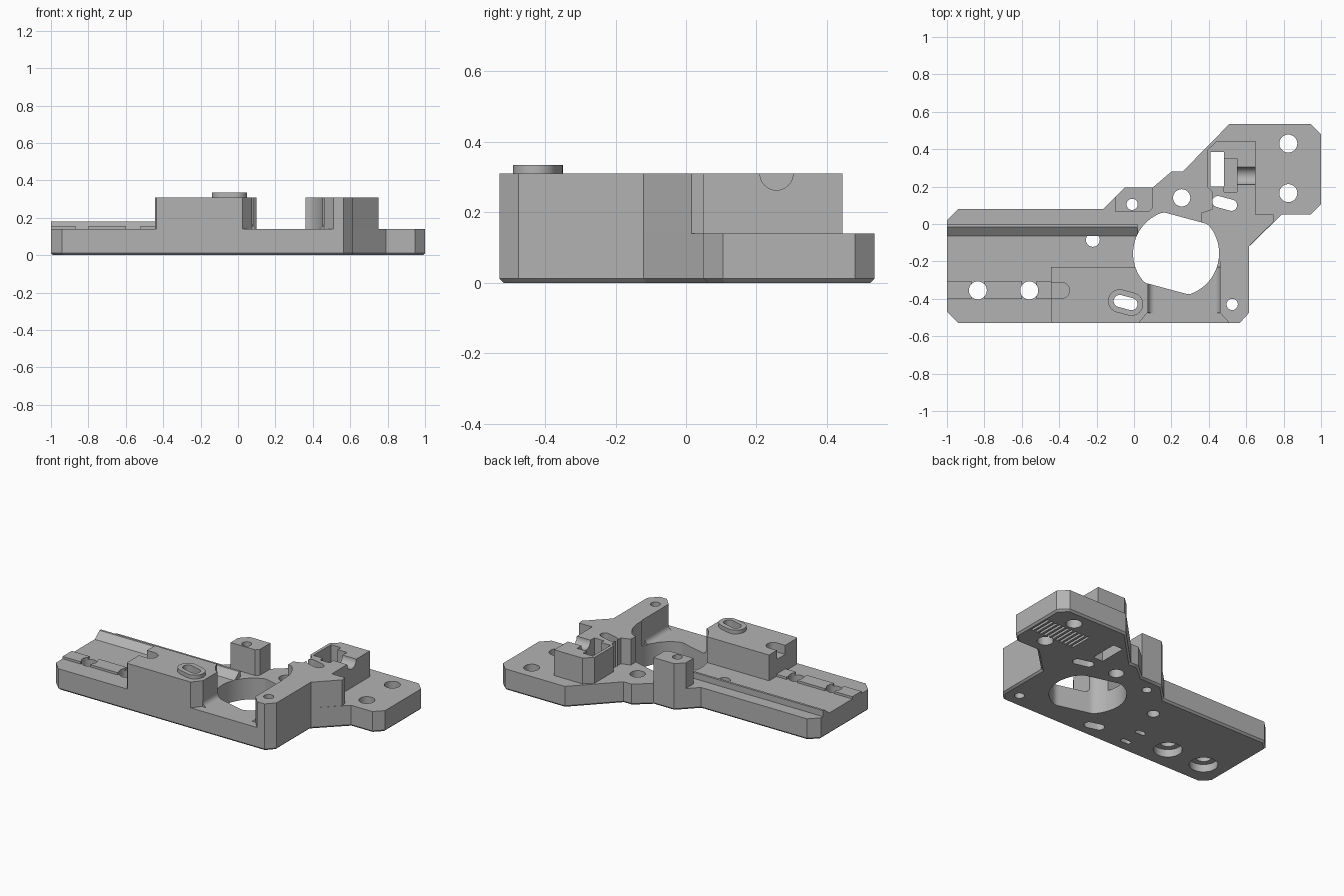
import bpy, bmesh, math
from mathutils import Matrix, Vector

cube = bpy.data.objects.get("Cube")
if cube:
    bpy.data.objects.remove(cube, do_unlink=True)

gray = bpy.data.materials.new("matte gray")
gray.use_nodes = True
tone = (0.45, 0.45, 0.45, 1)
gray.diffuse_color = tone
gray.node_tree.nodes["Principled BSDF"].inputs["Base Color"].default_value = tone

FLOOR, TOP = 0.14, 0.31


def prism(name, outline, low, high, axis="z", chamfer=0):
    """Extrude a 2D outline: along z as (x, y), along x as (y, z), along y as (x, z)."""
    place = {"z": lambda a, b, t: (a, b, t), "x": lambda a, b, t: (t, a, b),
             "y": lambda a, b, t: (a, t, b)}[axis]
    bm = bmesh.new()
    face = bm.faces.new([bm.verts.new(place(a, b, low)) for a, b in outline])
    grown = bmesh.ops.extrude_face_region(bm, geom=[face])["geom"]
    shift = Vector(place(0, 0, high - low))
    bmesh.ops.translate(bm, verts=[v for v in grown if isinstance(v, bmesh.types.BMVert)], vec=shift)
    bmesh.ops.recalc_face_normals(bm, faces=bm.faces)
    if chamfer:
        rim = [e for e in bm.edges if all(v.co.z < low + 0.001 for v in e.verts)]
        bmesh.ops.bevel(bm, geom=rim, offset=chamfer, segments=1, affect="EDGES")
    mesh = bpy.data.meshes.new(name)
    bm.to_mesh(mesh)
    bm.free()
    mesh.materials.append(gray)
    obj = bpy.data.objects.new(name, mesh)
    bpy.context.collection.objects.link(obj)
    return obj


def circle(x, y, r, n=40):
    return [(x + r * math.cos(math.tau * i / n), y + r * math.sin(math.tau * i / n)) for i in range(n)]


def turn(points, x, y, degrees):
    rot = Matrix.Rotation(math.radians(degrees), 2)
    return [tuple(rot @ Vector(p) + Vector((x, y))) for p in points]


def pill(x, y, length, width, degrees=0):
    half, n = (length - width) / 2, 12
    ends = []
    for side in (0, 1):
        for i in range(n + 1):
            a = math.pi * (i / n + side) - math.pi / 2
            ends.append((math.cos(a) * width / 2 + (-half if side else half), math.sin(a) * width / 2))
    return turn(ends, x, y, degrees)


def rect(x0, x1, y0, y1):
    return [(x0, y0), (x1, y0), (x1, y1), (x0, y1)]


def bore():
    # Round opening with two tilted flats
    pts = [(x, max(-0.195, min(0.195, y))) for x, y in circle(0, 0, 0.23, 72)]
    return turn(pts, 0.225, -0.157, -15)


def boolean(target, tool, kind="DIFFERENCE"):
    mod = target.modifiers.new("boolean", "BOOLEAN")
    mod.operation, mod.solver, mod.object = kind, "EXACT", tool
    bpy.context.view_layer.objects.active = target
    bpy.ops.object.modifier_apply(modifier=mod.name)
    bpy.data.objects.remove(tool, do_unlink=True)


def cut(target, outline, low=-0.1, high=0.5, axis="z"):
    boolean(target, prism("cutter", outline, low, high, axis), "DIFFERENCE")


# Base plate with chamfered underside
base = prism("base_plate", [
    (-1, -0.47), (-0.94, -0.53), (0.565, -0.53), (0.615, -0.475), (0.615, -0.12), (0.79, 0.05),
    (0.945, 0.05), (1, 0.105), (1, 0.48), (0.945, 0.535), (0.51, 0.535), (0.26, 0.28), (0.2, 0.28),
    (0.1, 0.195), (-0.05, 0.195), (-0.165, 0.08), (-0.94, 0.08), (-1, 0.02)], 0, FLOOR, chamfer=0.012)

# Guide ridge with a sloped front
ridge = prism("guide_ridge", [(-0.065, FLOOR), (0, FLOOR), (0, 0.18), (-0.015, 0.18)], -1, 0.02, "x")

# Raised tabs between the screw holes
tabs = [prism("raised_tab", rect(a, b, -0.4, -0.305), FLOOR, 0.155)
        for a, b in ((-1, -0.87), (-0.8, -0.6), (-0.52, -0.445))]

# Left block with notch and slotted boss
block = prism("left_block", [
    (-0.445, -0.52), (-0.435, -0.53), (0.025, -0.53), (0.075, -0.47), (0.075, -0.23), (-0.445, -0.23)], FLOOR, TOP)
boss = prism("slotted_boss", pill(-0.045, -0.42, 0.19, 0.125, -15), TOP, 0.335)
cut(block, rect(-0.5, -0.388, -0.398, -0.312), 0.25)
cut(block, circle(-0.388, -0.355, 0.043), 0.25)

# Corner post
post = prism("corner_post", [(-0.1, 0.065), (0.08, 0.065), (0.1, 0.085), (0.1, 0.195),
                             (-0.05, 0.195), (-0.1, 0.145)], FLOOR, TOP)

# Right block with a pocket and a half round channel
arm = prism("right_block", [
    (0.46, -0.475), (0.51, -0.53), (0.565, -0.53), (0.615, -0.475), (0.615, -0.12), (0.75, 0.015),
    (0.745, 0.05), (0.65, 0.05), (0.65, 0.445), (0.445, 0.445), (0.39, 0.395), (0.39, 0.2), (0.42, 0.17),
    (0.42, 0.08), (0.36, 0.06), (0.36, -0.05), (0.46, -0.2)], FLOOR, TOP)
cut(arm, rect(0.48, 0.55, 0.17, 0.35), 0.2)
cut(arm, circle(0.257, TOP, 0.047), 0.54, 0.7, "x")

# Concave fillets at the feet of the blocks
steps = [math.pi / 2 * i / 8 for i in range(9)]
fillets = []
for x, side in ((0.075, 1), (0.46, -1)):
    curve = [(x + side * 0.035 * (1 - math.sin(a)), FLOOR + 0.035 * (1 - math.cos(a))) for a in steps]
    fillets.append(prism("foot_fillet", curve + [(x, FLOOR)], -0.475, -0.23, "y"))

# Through holes and slots, cut into every part they cross
for part in (base, ridge, block, arm, fillets[0], fillets[1]):
    cut(part, bore())
for part in (base, boss, block):
    cut(part, pill(-0.045, -0.42, 0.13, 0.065, -15))
for part in (base, arm):
    cut(part, pill(0.485, 0.11, 0.135, 0.06, -15))
    cut(part, rect(0.41, 0.482, 0.2, 0.385))
    cut(part, circle(0.525, -0.43, 0.03))
for part in (base, post):
    cut(part, circle(-0.01, 0.105, 0.03))
for x, y, r in ((0.825, 0.43, 0.048), (0.825, 0.165, 0.048), (0.255, 0.14, 0.046), (-0.22, -0.085, 0.037)):
    cut(base, circle(x, y, r))
for x in (-0.835, -0.56):
    for part in [base] + tabs:
        cut(part, circle(x, -0.355, 0.048))
    cut(base, circle(x, -0.355, 0.085), -0.1, 0.05)

# Underside grille and small recesses
for i in range(11):
    x = 0.65 + i * 0.031
    cut(base, rect(x, x + 0.016, 0.21, 0.365), -0.1, 0.015)
for y in (-0.44, -0.305):
    cut(base, pill(-0.305, y, 0.07, 0.032), -0.1, 0.03)

# Smooth the round walls while keeping edges sharp
for obj in [base, ridge, block, boss, post, arm] + tabs + fillets:
    bpy.ops.object.select_all(action="DESELECT")
    obj.select_set(True)
    bpy.context.view_layer.objects.active = obj
    bpy.ops.object.shade_smooth_by_angle(angle=math.radians(30))
